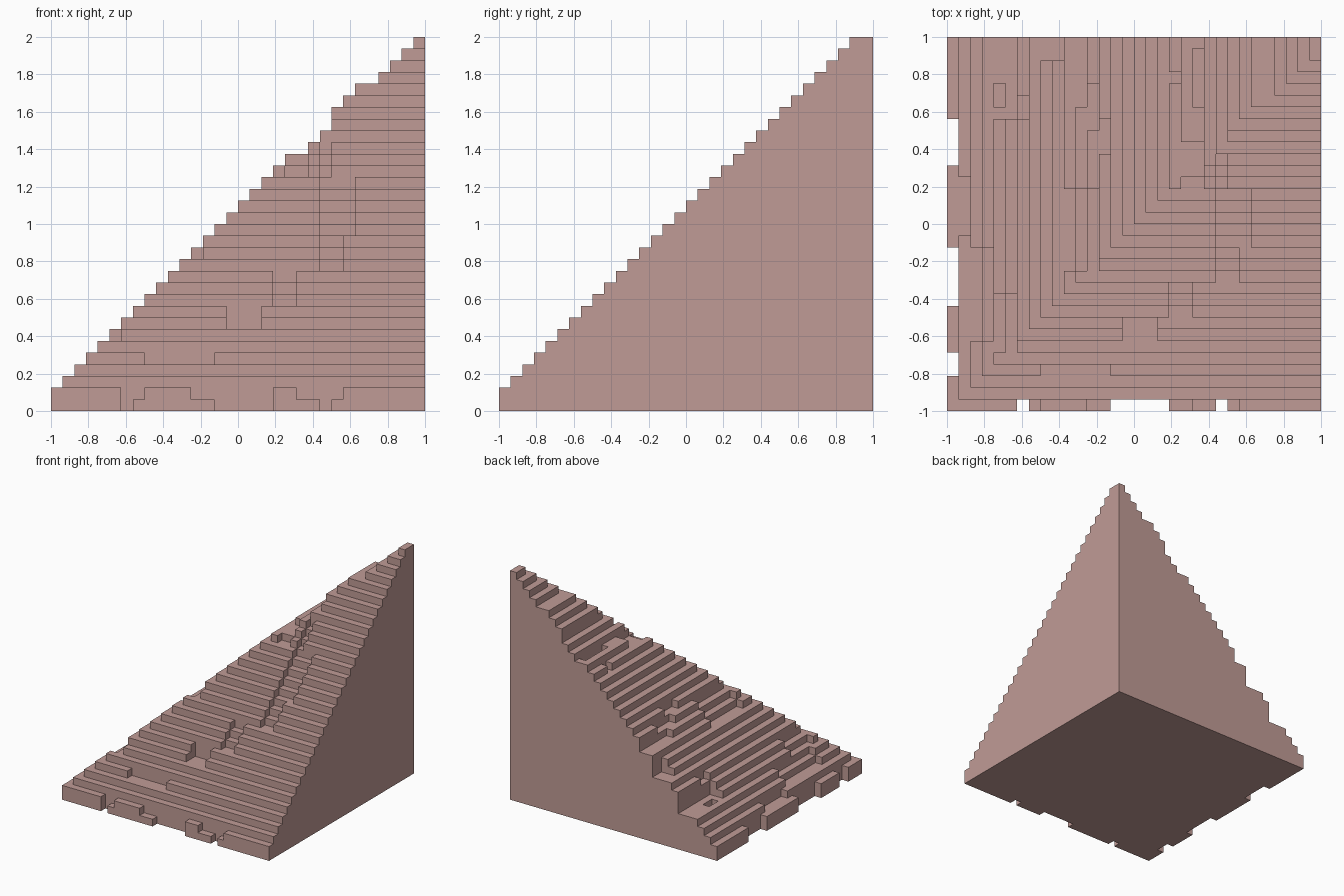
import bpy
import bmesh

cube = bpy.data.objects.get("Cube")
if cube:
    bpy.data.objects.remove(cube, do_unlink=True)

COUNT = 32
CELL = 2 / COUNT


# Ideal corner slope: two stair flights meeting along a diagonal
def slope_height(col, row):
    side = col + 2
    if 21 <= col <= 23 or col >= 27:
        side -= 1
    return min(side, row + 2, COUNT)


heights = {(c, r): slope_height(c, r) for c in range(COUNT) for r in range(COUNT)}


def cells(first_col, last_col, first_row, last_row):
    for c in range(first_col, last_col + 1):
        for r in range(first_row, last_row + 1):
            yield c, r


# Weathered blocks worn one step down: column range, row range
worn = [
    (23, 23, 11, 21), (24, 24, 11, 18), (25, 25, 14, 18),
    (10, 12, 12, 18), (19, 20, 8, 10), (12, 12, 24, 27),
    (19, 19, 28, 28), (21, 21, 26, 30), (20, 21, 19, 22),
    (2, 3, 6, 13), (4, 5, 5, 9), (13, 13, 22, 24), (6, 6, 25, 26),
]
for area in worn:
    for key in cells(*area):
        heights[key] -= 1

# Flat ledges: column range, row range, greatest height
ledges = [
    (3, 5, 25, 31, 5), (4, 4, 26, 27, 4), (7, 9, 30, 31, 9),
    (10, 11, 26, 31, 12), (8, 13, 2, 3, 4), (15, 17, 6, 7, 7),
    (1, 1, 15, 19, 2),
    (7, 7, 0, 0, 1), (12, 13, 0, 0, 1), (21, 22, 0, 0, 1), (24, 24, 0, 0, 1),
]
for *area, top in ledges:
    for key in cells(*area):
        heights[key] = min(heights[key], top)

# Blocks missing along the left and front borders
gaps = [(0, 0, 3, 4), (0, 0, 9, 13), (0, 0, 21, 24),
        (6, 6, 0, 0), (14, 18, 0, 0), (23, 23, 0, 0)]
for area in gaps:
    for key in cells(*area):
        heights[key] = 0

# Outer skin of the stacked blocks
bm = bmesh.new()
verts = {}


def corner(x, y, z):
    key = (x, y, z)
    if key not in verts:
        verts[key] = bm.verts.new((x * CELL - 1, y * CELL - 1, z * CELL))
    return verts[key]


def quad(*points):
    bm.faces.new([corner(*p) for p in points])


for (c, r), h in heights.items():
    if h == 0:
        continue
    ring = [(c, r), (c + 1, r), (c + 1, r + 1), (c, r + 1)]
    quad(*[(x, y, h) for x, y in ring])
    quad(*[(x, y, 0) for x, y in reversed(ring)])
    neighbours = [(c, r - 1), (c + 1, r), (c, r + 1), (c - 1, r)]
    for k, near in enumerate(neighbours):
        a, b = ring[k], ring[(k + 1) % 4]
        for z in range(heights.get(near, 0), h):
            quad((*a, z), (*b, z), (*b, z + 1), (*a, z + 1))

# Merge the flat parts into clean terraces
bmesh.ops.dissolve_limit(bm, angle_limit=0.01, verts=bm.verts[:], edges=bm.edges[:])

mesh = bpy.data.meshes.new("stepped_slope")
bm.to_mesh(mesh)
bm.free()

stone = bpy.data.materials.new("dusty pink stone")
stone.use_nodes = True
colour = (0.53, 0.33, 0.305, 1)
stone.diffuse_color = colour
stone.node_tree.nodes["Principled BSDF"].inputs["Base Color"].default_value = colour
mesh.materials.append(stone)

slope = bpy.data.objects.new("stepped_slope", mesh)
bpy.context.collection.objects.link(slope)
